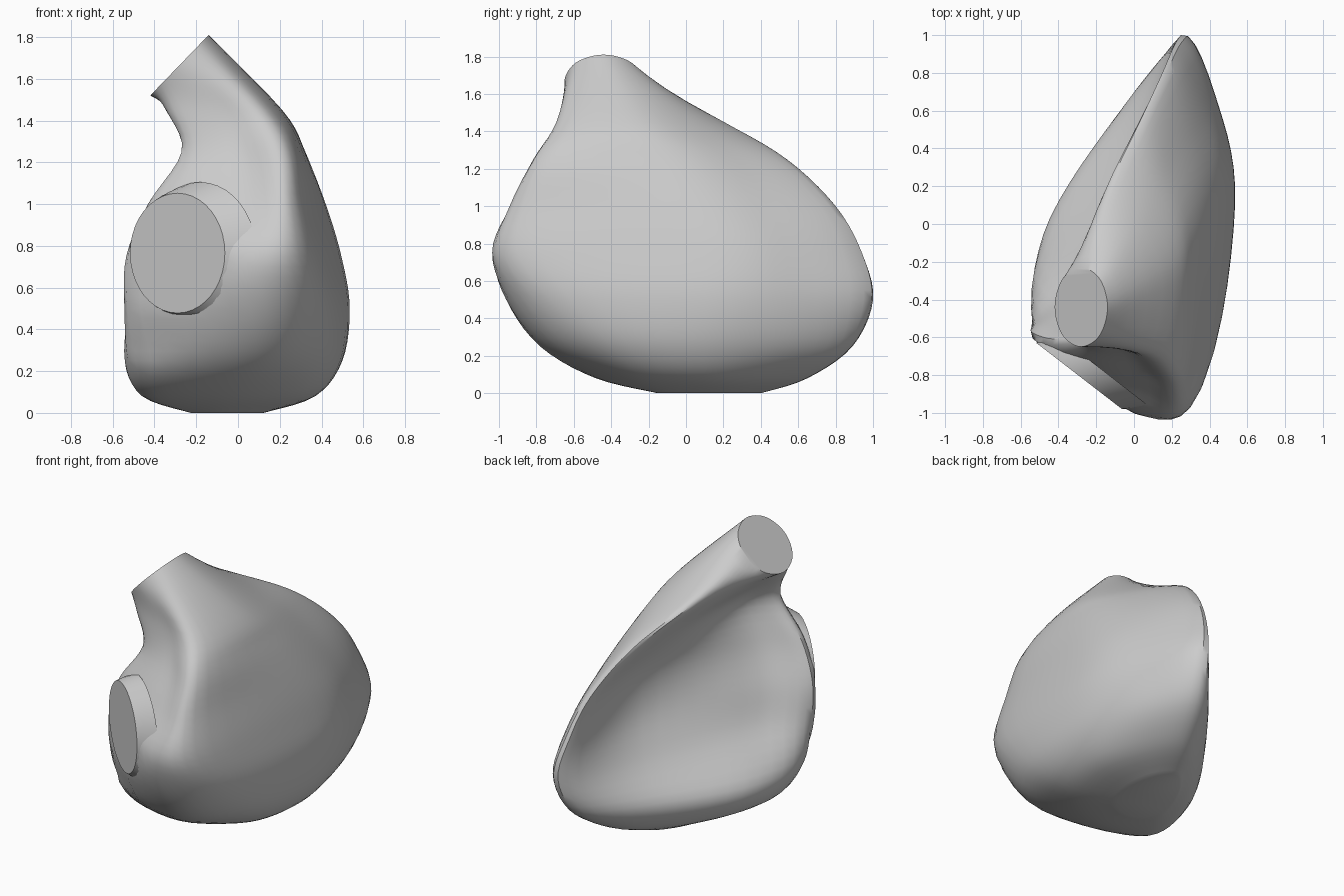
import bpy, bmesh, math
from mathutils import Vector

if "Cube" in bpy.data.objects:
    bpy.data.objects.remove(bpy.data.objects["Cube"])

# Horizontal crescent sections: back tip, outer wall, front, left lip, hollow wall
sections = [
    (0.00, [(0, .4), (.1, .3), (.12, .1), (.05, -.1), (-.1, -.15), (-.22, -.05), (-.2, .1), (-.12, .28)]),
    (0.08, [(.12, .65), (.28, .45), (.37, .1), (.28, -.28), (-.05, -.48), (-.43, -.37), (-.4, 0), (-.14, .42)]),
    (0.25, [(.2, .89), (.4, .62), (.5, .1), (.4, -.48), (.08, -.78), (-.49, -.56), (-.48, -.08), (-.14, .5)]),
    (0.50, [(.25, 1.0), (.45, .62), (.535, .1), (.4, -.72), (.06, -.96), (-.53, -.6), (-.33, -.27), (.01, .42)]),
    (0.75, [(.21, .94), (.4, .6), (.495, .1), (.34, -.9), (.0, -1.0), (-.53, -.62), (-.28, -.38), (.1, .32)]),
    (1.00, [(.15, .8), (.31, .5), (.42, 0), (.29, -.87), (.03, -.87), (-.43, -.64), (-.19, -.42), (.1, .28)]),
    (1.25, [(.03, .54), (.18, .32), (.32, -.1), (.25, -.78), (.0, -.72), (-.27, -.62), (-.12, -.38), (-.04, .18)]),
    (1.45, [(-.13, .2), (.07, .06), (.21, -.25), (.14, -.66), (-.08, -.66), (-.33, -.6), (-.31, -.4), (-.22, -.07)]),
]
rows = [[Vector((x, y, z)) for x, y in pts] for z, pts in sections]

# Slanted round opening at the top of the trunk
c, u, v = Vector((-.28, -.44, 1.665)), Vector((.14, 0, .145)), Vector((0, .21, 0))
rows.append([c + v * math.cos(k * math.pi / 4) + u * math.sin(k * math.pi / 4) for k in range(8)])


def spline(p0, p1, p2, p3, t):
    return .5 * (2 * p1 + (p2 - p0) * t + (2 * p0 - 5 * p1 + 4 * p2 - p3) * t * t
                 + (3 * p1 - p0 - 3 * p2 + p3) * t ** 3)


def around(row, n=6):
    m = len(row)
    return [spline(*(row[(i + k) % m] for k in (-1, 0, 1, 2)), j / n) for i in range(m) for j in range(n)]


def along(rings, n=5):
    out, last = [], len(rings) - 1
    for i in range(last):
        quad = [rings[max(0, min(last, i + k))] for k in (-1, 0, 1, 2)]
        for j in range(n):
            out.append([spline(*p, j / n) for p in zip(*quad)])
    return out + [rings[-1]]


def loft(name, rings):
    bm = bmesh.new()
    vs = [[bm.verts.new(p) for p in r] for r in rings]
    m = len(vs[0])
    for a, b in zip(vs, vs[1:]):
        for i in range(m):
            bm.faces.new((a[i], a[(i + 1) % m], b[(i + 1) % m], b[i]))
    bm.faces.new(vs[0])
    bm.faces.new(vs[-1])
    bmesh.ops.triangulate(bm, faces=[f for f in bm.faces if len(f.verts) > 4])
    bmesh.ops.recalc_face_normals(bm, faces=bm.faces)
    me = bpy.data.meshes.new(name)
    bm.to_mesh(me)
    bm.free()
    ob = bpy.data.objects.new(name, me)
    bpy.context.collection.objects.link(ob)
    bpy.context.view_layer.objects.active = ob
    ob.select_set(True)
    bpy.ops.object.shade_smooth_by_angle(angle=math.radians(40))
    ob.select_set(False)
    return ob


# Hollowed chamber with trunk, trimmed flat behind the front opening
centre, normal = Vector((-.29, -.805, .765)), Vector((-.61, -.79, 0)).normalized()
side, up = Vector((.79, -.61, 0)).normalized(), Vector((0, 0, 1))
rings = along([around(r) for r in rows])
for r in rings:
    for p in r:
        flat = p - centre
        away = math.hypot(flat.dot(side), flat.z)
        # stay behind the opening, falling back outside its edge
        d = flat.dot(normal) + .006 + .3 * max(0, abs(flat.z) - .28)
        if d > 0 and away < .6:
            p -= normal * d
        p.z = max(p.z, 0)
loft("chamber", rings)

# Front round opening: short collar flaring towards the wide side
collar = []
for depth, rad, shift in ((0, .287, 0), (.04, .31, .02), (.1, .34, .06)):
    collar.append([centre - normal * depth + side * shift + (side * math.cos(a) + up * math.sin(a)) * rad
                   for a in (k * math.tau / 40 for k in range(40))])
loft("front_opening", collar)
